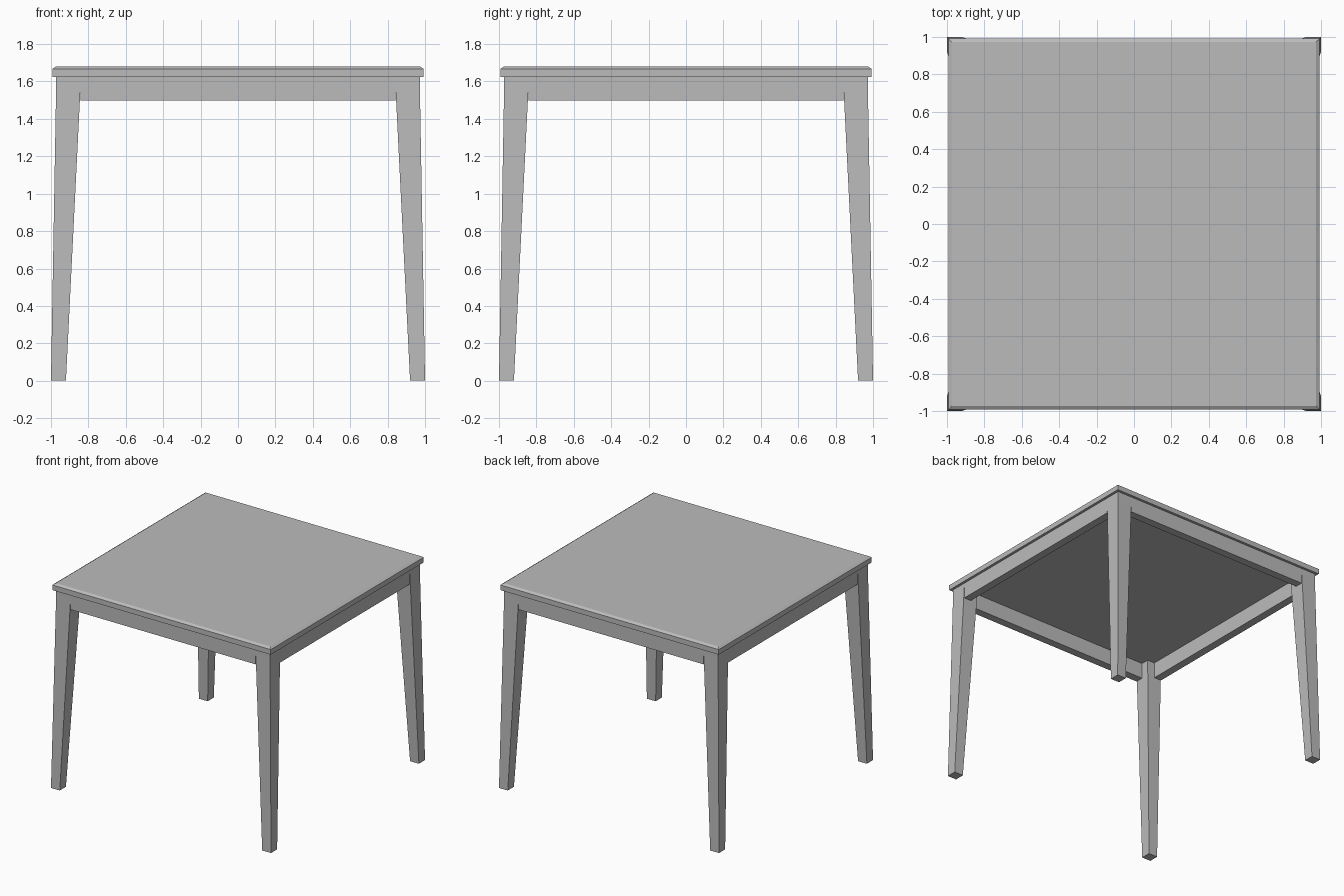
import bpy, bmesh

cube = bpy.data.objects.get("Cube")
if cube:
    bpy.data.objects.remove(cube, do_unlink=True)

grey = bpy.data.materials.new("plain grey")
grey.use_nodes = True
colour = (0.5, 0.5, 0.5, 1)
grey.diffuse_color = colour
grey.node_tree.nodes["Principled BSDF"].inputs["Base Color"].default_value = colour

TOP_HALF = 0.993      # half width of the table top
FRAME = 0.972         # outer face of aprons and leg tops
LEG_IN = 0.841        # inner face of leg tops
APRON = 0.065         # apron thickness
UNDER = 1.625         # underside of the table top
HEIGHT = 1.68


def loft(name, sections):
    """Stack rectangular sections (x0, x1, y0, y1, z) into a closed solid."""
    bm = bmesh.new()
    rings = []
    for x0, x1, y0, y1, z in sections:
        rings.append([bm.verts.new((x, y, z))
                      for x, y in ((x0, y0), (x1, y0), (x1, y1), (x0, y1))])
    bm.faces.new(rings[0])
    bm.faces.new(rings[-1])
    for low, high in zip(rings, rings[1:]):
        for i in range(4):
            j = (i + 1) % 4
            bm.faces.new((low[i], low[j], high[j], high[i]))
    bmesh.ops.recalc_face_normals(bm, faces=bm.faces)
    mesh = bpy.data.meshes.new(name)
    bm.to_mesh(mesh)
    bm.free()
    mesh.materials.append(grey)
    obj = bpy.data.objects.new(name, mesh)
    bpy.context.collection.objects.link(obj)
    return obj


def mirror(obj, x, y):
    mod = obj.modifiers.new("Mirror", "MIRROR")
    mod.use_axis = (x, y, False)
    mod.use_mirror_merge = False


# Table top with a shallow chamfer around the upper edge
def square(half, z):
    return (-half, half, -half, half, z)


loft("table_top", [square(TOP_HALF, UNDER), square(TOP_HALF, HEIGHT - 0.013),
                   square(TOP_HALF - 0.02, HEIGHT)])

# Splayed, tapered legs with a short straight block at the top
def corner(inner, outer, z):
    return (inner, outer, inner, outer, z)


legs = loft("legs", [corner(0.92, 1.0, 0), corner(LEG_IN, FRAME, 1.59),
                     corner(LEG_IN, FRAME, UNDER)])
mirror(legs, True, True)

# Aprons between the legs, flush with the leg tops
bottom = 1.497
inner = FRAME - APRON
side = loft("side_aprons", [(inner, FRAME, -LEG_IN, LEG_IN, z) for z in (bottom, UNDER)])
mirror(side, True, False)
front = loft("front_and_back_aprons",
             [(-LEG_IN, LEG_IN, -FRAME, -inner, z) for z in (bottom, UNDER)])
mirror(front, False, True)
